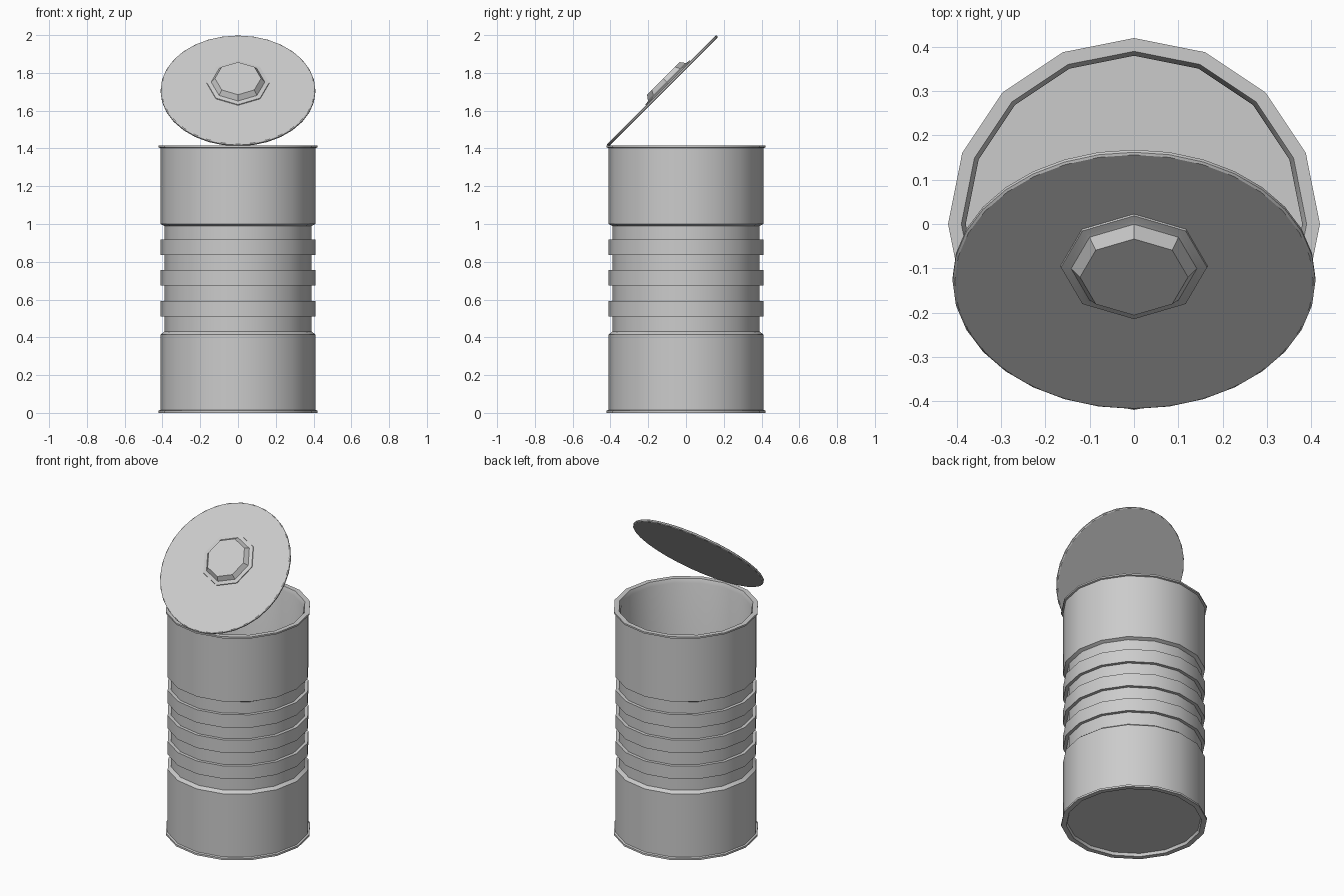
import bpy
import bmesh
from math import sin, cos, pi, radians

if "Cube" in bpy.data.objects:
    bpy.data.objects.remove(bpy.data.objects["Cube"])


def lathe(name, profile, sides):
    """Closed solid of revolution; profile points of radius 0 become poles."""
    bm = bmesh.new()
    rings = []
    for r, z in profile:
        if r == 0:
            rings.append([bm.verts.new((0, 0, z))])
        else:
            rings.append([bm.verts.new((r * cos(2 * pi * i / sides),
                                        r * sin(2 * pi * i / sides), z))
                          for i in range(sides)])
    for a, b in zip(rings, rings[1:]):
        for i in range(sides):
            j = (i + 1) % sides
            if len(a) == 1:
                bm.faces.new((a[0], b[j], b[i]))
            elif len(b) == 1:
                bm.faces.new((a[i], a[j], b[0]))
            else:
                bm.faces.new((a[i], a[j], b[j], b[i]))
    bmesh.ops.recalc_face_normals(bm, faces=bm.faces)
    mesh = bpy.data.meshes.new(name)
    bm.to_mesh(mesh)
    bm.free()
    obj = bpy.data.objects.new(name, mesh)
    bpy.context.collection.objects.link(obj)
    bpy.ops.object.select_all(action='DESELECT')
    obj.select_set(True)
    bpy.context.view_layer.objects.active = obj
    bpy.ops.object.shade_smooth_by_angle(angle=radians(30))
    return obj


# Can: recessed base, rolled rims, ribbed waist, open top with inner wall
R, G, RIM = 0.41, 0.39, 0.42
profile = [(0, 0.018), (0.385, 0.018), (0.39, 0), (RIM, 0), (RIM, 0.012),
           (R, 0.016), (R, 0.415), (G, 0.43)]
for z in (0.51, 0.675, 0.835):
    profile += [(G, z), (R, z), (R, z + 0.082), (G, z + 0.082)]
profile += [(G, 0.99), (R, 1.0), (R, 1.402), (RIM, 1.405), (RIM, 1.415),
            (0.39, 1.415), (0.38, 1.39), (0.38, 0.03), (0, 0.03)]
lathe("can_body", profile, 16)

# Lid: thin disc tipped open at 45 degrees
lid = lathe("lid", [(0, -0.0075), (0.405, -0.0075), (0.41, -0.004),
                    (0.41, 0.004), (0.405, 0.0075), (0, 0.0075)], 32)
lid.location = (0, -0.125, 1.705)
lid.rotation_euler = (radians(45), 0, 0)

# Lid boss: raised octagonal plate with a low flange, slightly off centre
boss = lathe("lid_boss", [(0, 0.004), (0.167, 0.004), (0.165, 0.012),
                          (0.15, 0.014), (0.142, 0.016),
                          (0.122, 0.043), (0, 0.043)], 8)
boss.parent = lid
boss.location = (0, 0.05, 0)
